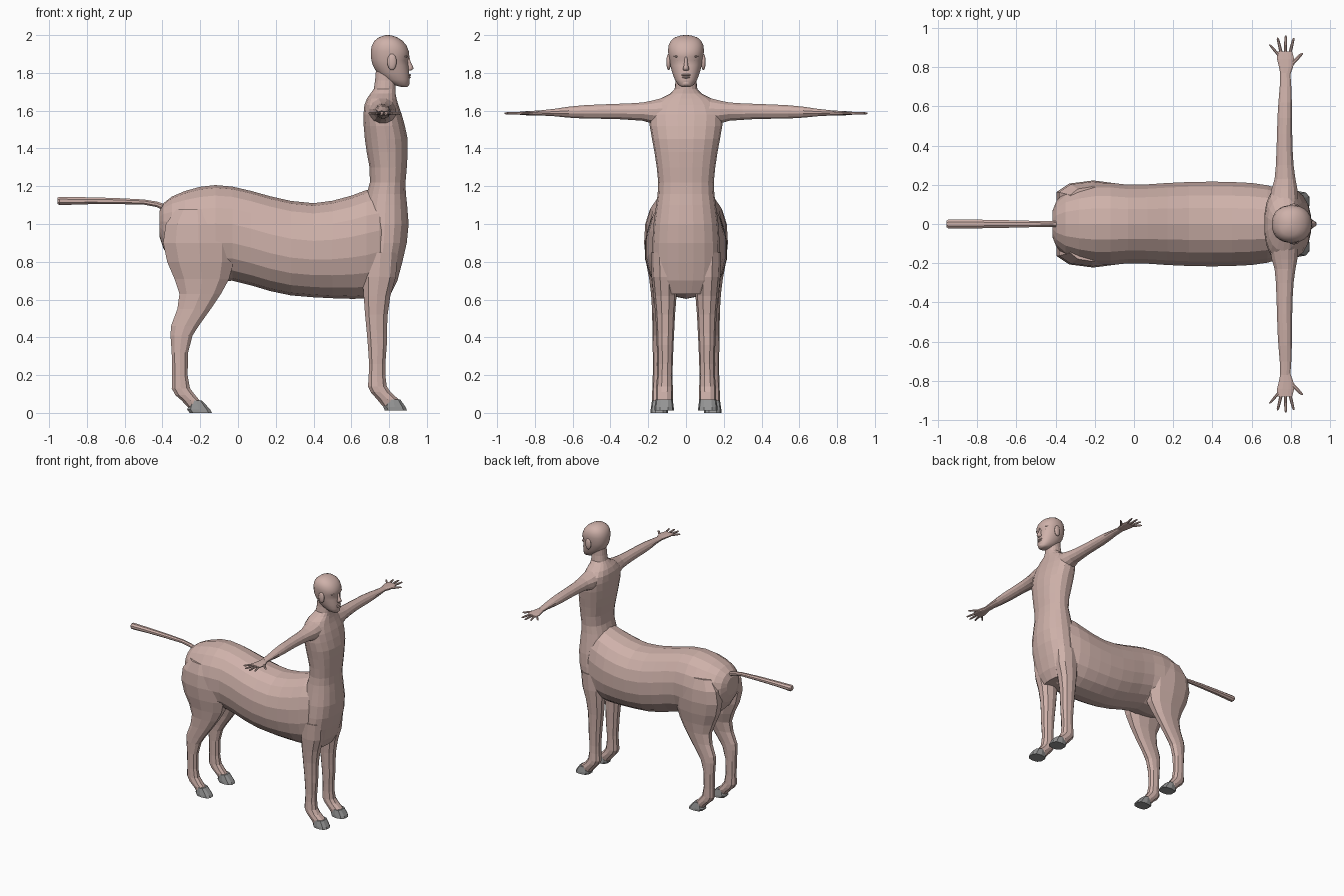
import bpy, bmesh, math


def material(name, rgb):
    m = bpy.data.materials.new(name)
    m.diffuse_color = (*rgb, 1)
    return m


SKIN = material("skin", (0.62, 0.44, 0.40))
HOOF = material("hoof grey", (0.30, 0.30, 0.30))


def loft(name, axis, sections, sides=16, power=1.0, mat=SKIN, mirror=False, smooth=False):
    """Skin oval rings: each section is (t, a_lo, a_hi, b_lo, b_hi) across the axis."""
    bm = bmesh.new()
    rings = []
    for t, a0, a1, b0, b1 in sections:
        ring = []
        for i in range(sides):
            ang = 2 * math.pi * (i + 0.5) / sides
            c, s = math.cos(ang), math.sin(ang)
            a = (a0 + a1) / 2 + (a1 - a0) / 2 * math.copysign(abs(c) ** power, c)
            b = (b0 + b1) / 2 + (b1 - b0) / 2 * math.copysign(abs(s) ** power, s)
            co = {"x": (t, a, b), "y": (a, t, b), "z": (a, b, t)}[axis]
            ring.append(bm.verts.new(co))
        rings.append(ring)
    for r, q in zip(rings, rings[1:]):
        for i in range(sides):
            j = (i + 1) % sides
            bm.faces.new((r[i], r[j], q[j], q[i]))
    bm.faces.new(rings[0])
    bm.faces.new(rings[-1])
    return finish(name, bm, mat, mirror, smooth)


def ball(name, loc, scale, mirror=False):
    bm = bmesh.new()
    bmesh.ops.create_uvsphere(bm, u_segments=14, v_segments=8, radius=1)
    for v in bm.verts:
        v.co = [loc[k] + v.co[k] * scale[k] for k in range(3)]
    return finish(name, bm, SKIN, mirror, True)


def finish(name, bm, mat, mirror, smooth):
    bmesh.ops.recalc_face_normals(bm, faces=bm.faces)
    me = bpy.data.meshes.new(name)
    bm.to_mesh(me)
    bm.free()
    me.materials.append(mat)
    for p in me.polygons:
        p.use_smooth = smooth
    ob = bpy.data.objects.new(name, me)
    bpy.context.collection.objects.link(ob)
    if mirror:
        mod = ob.modifiers.new("mirror", "MIRROR")
        mod.use_axis = (False, True, False)
        mod.use_mirror_merge = False
    return ob


def sym(rows):
    """(z, x_lo, x_hi, half width) -> full section"""
    return [(z, a, b, -w, w) for z, a, b, w in rows]


# Horse barrel and rump: (x, half width, bottom, top)
barrel = [(-0.415, 0.07, 0.93, 1.07), (-0.395, 0.12, 0.87, 1.11), (-0.35, 0.165, 0.80, 1.145),
          (-0.28, 0.195, 0.73, 1.175), (-0.20, 0.213, 0.70, 1.197), (-0.12, 0.213, 0.695, 1.206),
          (-0.03, 0.203, 0.70, 1.198), (0.07, 0.205, 0.675, 1.175), (0.17, 0.212, 0.645, 1.147),
          (0.28, 0.217, 0.622, 1.122), (0.40, 0.219, 0.612, 1.11), (0.50, 0.217, 0.607, 1.123),
          (0.60, 0.212, 0.604, 1.15), (0.68, 0.20, 0.605, 1.18), (0.75, 0.18, 0.63, 1.19),
          (0.82, 0.14, 0.68, 1.10)]
loft("horse_body", "x", [(x, -w, w, b, t) for x, w, b, t in barrel], 18, 0.92)

# Chest and human torso up to the neck
loft("torso", "z", sym([
    (0.63, 0.69, 0.81, 0.12), (0.70, 0.66, 0.845, 0.165), (0.80, 0.65, 0.872, 0.178),
    (0.90, 0.65, 0.895, 0.178), (1.00, 0.65, 0.905, 0.172), (1.10, 0.665, 0.897, 0.158),
    (1.16, 0.68, 0.89, 0.15), (1.22, 0.697, 0.888, 0.147), (1.30, 0.695, 0.895, 0.155),
    (1.38, 0.68, 0.90, 0.167), (1.45, 0.67, 0.90, 0.18), (1.52, 0.664, 0.885, 0.192),
    (1.58, 0.663, 0.868, 0.195), (1.63, 0.668, 0.85, 0.175), (1.665, 0.682, 0.84, 0.135),
    (1.69, 0.70, 0.835, 0.085), (1.715, 0.718, 0.835, 0.06), (1.76, 0.725, 0.835, 0.055),
    (1.82, 0.73, 0.84, 0.055)]), 18, 0.85)

# Head
loft("head", "z", sym([
    (1.725, 0.865, 0.895, 0.022), (1.737, 0.82, 0.906, 0.042), (1.765, 0.77, 0.909, 0.060),
    (1.80, 0.735, 0.907, 0.073), (1.84, 0.713, 0.902, 0.084), (1.865, 0.706, 0.899, 0.089),
    (1.885, 0.703, 0.908, 0.092), (1.915, 0.702, 0.905, 0.096), (1.945, 0.708, 0.893, 0.093),
    (1.97, 0.722, 0.872, 0.081), (1.988, 0.745, 0.843, 0.060), (1.997, 0.77, 0.817, 0.03),
    (2.0, 0.785, 0.80, 0.01)]), 24, 0.9, smooth=True)
loft("nose", "z", sym([
    (1.812, 0.89, 0.915, 0.014), (1.822, 0.885, 0.932, 0.018), (1.835, 0.885, 0.927, 0.013),
    (1.86, 0.885, 0.914, 0.009), (1.885, 0.88, 0.909, 0.008)]), 8, smooth=True)
ball("upper_lip", (0.903, 0, 1.789), (0.013, 0.026, 0.006))
ball("lower_lip", (0.902, 0, 1.777), (0.013, 0.022, 0.007))
ball("chin", (0.892, 0, 1.745), (0.017, 0.026, 0.017))
ball("eye", (0.878, 0.035, 1.868), (0.015, 0.017, 0.008), True)
ball("brow", (0.882, 0.038, 1.887), (0.018, 0.028, 0.007), True)
ball("ear", (0.815, 0.092, 1.858), (0.025, 0.012, 0.044), True)

# Arms: (y, x_lo, x_hi, z_lo, z_hi)
loft("arm", "y", [
    (0.07, 0.69, 0.835, 1.51, 1.682), (0.13, 0.69, 0.84, 1.515, 1.668),
    (0.18, 0.70, 0.835, 1.53, 1.655), (0.23, 0.715, 0.825, 1.545, 1.645),
    (0.30, 0.722, 0.815, 1.55, 1.64), (0.38, 0.725, 0.81, 1.555, 1.637),
    (0.46, 0.728, 0.808, 1.556, 1.634), (0.54, 0.73, 0.808, 1.557, 1.63),
    (0.62, 0.735, 0.806, 1.562, 1.622), (0.70, 0.742, 0.803, 1.57, 1.61),
    (0.77, 0.744, 0.798, 1.574, 1.602)], 12, mirror=True)

# Hands
loft("palm", "y", [
    (0.76, 0.746, 0.797, 1.575, 1.601), (0.80, 0.738, 0.812, 1.573, 1.6),
    (0.84, 0.728, 0.818, 1.575, 1.598), (0.88, 0.728, 0.808, 1.578, 1.595)],
    12, 0.8, mirror=True)


def finger(name, x0, y0, x1, y1, r):
    rows = []
    for f, k in ((0, 1), (0.5, 0.95), (0.9, 0.75), (1, 0.35)):
        x, y = x0 + (x1 - x0) * f, y0 + (y1 - y0) * f
        rows.append((y, x - r * k, x + r * k, 1.586 - 0.008 * k, 1.586 + 0.008 * k))
    loft(name, "y", rows, 8, mirror=True)


finger("little_finger", 0.738, 0.86, 0.692, 0.915, 0.010)
finger("ring_finger", 0.751, 0.87, 0.732, 0.95, 0.009)
finger("middle_finger", 0.772, 0.87, 0.774, 0.962, 0.009)
finger("index_finger", 0.795, 0.87, 0.814, 0.948, 0.009)
finger("thumb", 0.80, 0.81, 0.858, 0.872, 0.014)

# Front legs and hooves: (z, x_lo, x_hi, y_lo, y_hi)
loft("front_leg", "z", [
    (0.85, 0.66, 0.85, 0.05, 0.185), (0.72, 0.655, 0.84, 0.045, 0.182),
    (0.62, 0.662, 0.81, 0.05, 0.172), (0.52, 0.67, 0.795, 0.058, 0.162),
    (0.42, 0.68, 0.79, 0.063, 0.157), (0.36, 0.685, 0.79, 0.066, 0.155),
    (0.26, 0.692, 0.782, 0.07, 0.152), (0.20, 0.69, 0.782, 0.071, 0.153),
    (0.14, 0.686, 0.79, 0.07, 0.158), (0.11, 0.70, 0.81, 0.07, 0.16),
    (0.07, 0.735, 0.855, 0.07, 0.16), (0.035, 0.765, 0.85, 0.075, 0.155)],
    10, 0.9, mirror=True)
loft("front_hoof", "z", [
    (0.012, 0.775, 0.897, 0.064, 0.168), (0.03, 0.768, 0.89, 0.065, 0.167),
    (0.072, 0.785, 0.86, 0.07, 0.16)], 10, 0.75, HOOF, True)

# Hind legs and hooves
loft("hind_leg", "z", [
    (1.08, -0.33, -0.10, 0.06, 0.19), (1.00, -0.39, -0.03, 0.05, 0.216),
    (0.90, -0.405, -0.01, 0.04, 0.222), (0.80, -0.383, -0.015, 0.04, 0.212),
    (0.71, -0.343, -0.04, 0.05, 0.195), (0.63, -0.315, -0.085, 0.075, 0.185),
    (0.55, -0.325, -0.14, 0.09, 0.18), (0.46, -0.358, -0.205, 0.098, 0.178),
    (0.41, -0.36, -0.238, 0.10, 0.178), (0.32, -0.353, -0.262, 0.104, 0.176),
    (0.20, -0.35, -0.265, 0.105, 0.176), (0.13, -0.353, -0.252, 0.103, 0.178),
    (0.095, -0.335, -0.225, 0.102, 0.18), (0.065, -0.30, -0.20, 0.102, 0.18),
    (0.03, -0.268, -0.19, 0.108, 0.176)], 10, 0.9, mirror=True)
loft("hind_hoof", "z", [
    (0.0, -0.258, -0.135, 0.095, 0.188), (0.018, -0.272, -0.145, 0.096, 0.187),
    (0.066, -0.25, -0.19, 0.102, 0.18)], 10, 0.75, HOOF, True)

# Tail
loft("tail", "x", [
    (-0.955, -0.018, 0.018, 1.105, 1.14), (-0.945, -0.026, 0.026, 1.098, 1.146),
    (-0.80, -0.024, 0.024, 1.103, 1.143), (-0.65, -0.021, 0.021, 1.104, 1.139),
    (-0.50, -0.017, 0.017, 1.102, 1.131), (-0.43, -0.016, 0.016, 1.088, 1.12),
    (-0.37, -0.018, 0.018, 1.06, 1.10)], 8)
